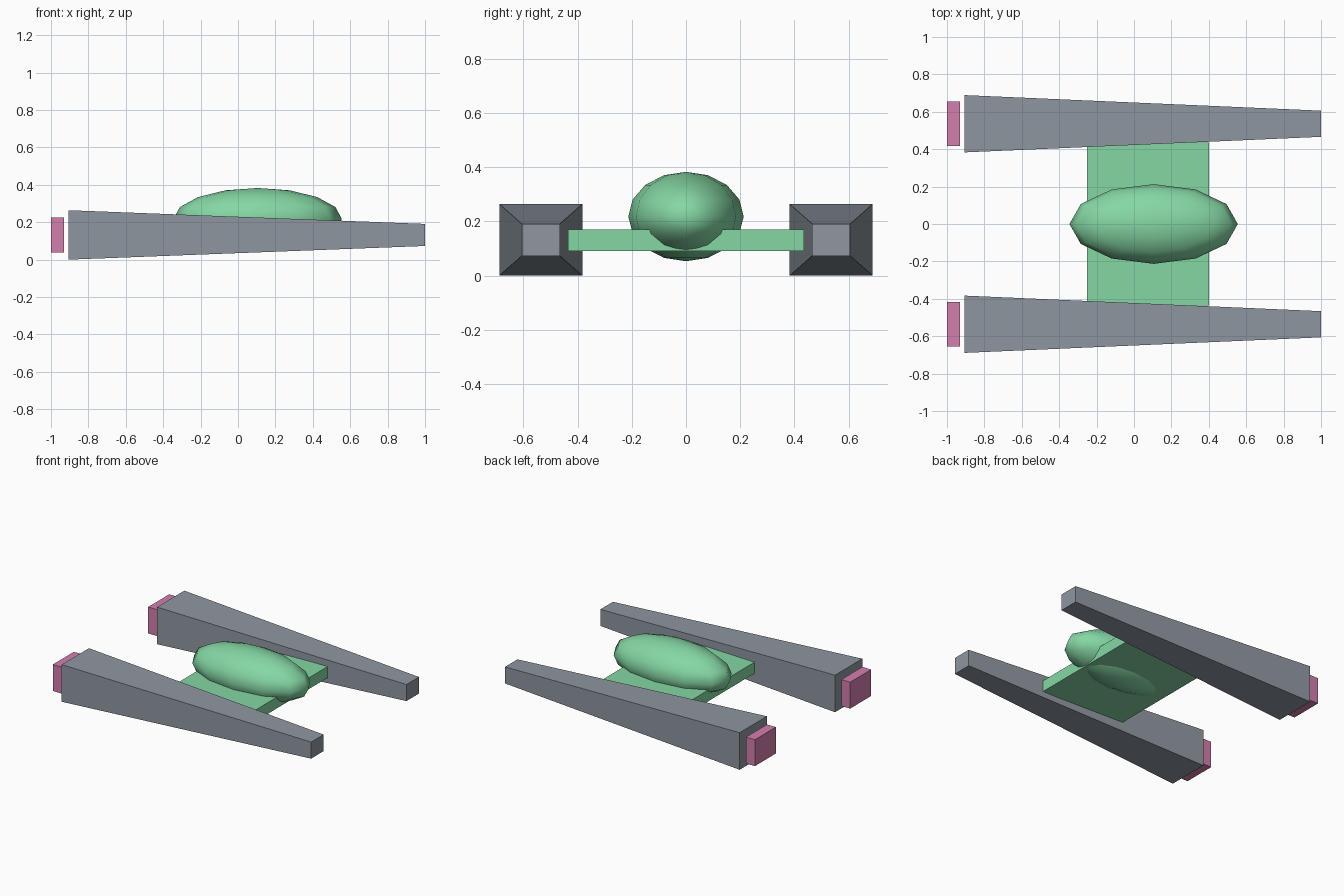
import bpy
import bmesh
from mathutils import Matrix

default = bpy.data.objects.get("Cube")
if default:
    bpy.data.objects.remove(default, do_unlink=True)


def material(name, rgb):
    """Flat material from 0-255 display colour, stored as linear values."""
    linear = [((c / 255 + 0.055) / 1.055) ** 2.4 for c in rgb] + [1.0]
    mat = bpy.data.materials.new(name)
    mat.use_nodes = True
    mat.diffuse_color = linear
    mat.node_tree.nodes["Principled BSDF"].inputs["Base Color"].default_value = linear
    return mat


grey = material("slate grey", (142, 151, 160))
green = material("mint green", (133, 215, 164))
pink = material("rose pink", (211, 127, 173))


def finish(name, bm, mat, smooth=False):
    mesh = bpy.data.meshes.new(name)
    bmesh.ops.recalc_face_normals(bm, faces=bm.faces)
    for face in bm.faces:
        face.smooth = smooth
    bm.to_mesh(mesh)
    bm.free()
    mesh.materials.append(mat)
    obj = bpy.data.objects.new(name, mesh)
    bpy.context.collection.objects.link(obj)
    return obj


def tapered_box(name, mat, x_range, y, z, rear, front):
    """Box along x; rear and front are the (half width, half height) of its ends."""
    bm = bmesh.new()
    bmesh.ops.create_cube(bm, size=2)
    for v in bm.verts:
        half_y, half_z = front if v.co.x > 0 else rear
        v.co = (x_range[v.co.x > 0], y + v.co.y * half_y, z + v.co.z * half_z)
    return finish(name, bm, mat)


# Side pods, each with a glowing block behind its wide end
for side, y in (("right", -0.536), ("left", 0.536)):
    tapered_box(side + "_pod", grey, (-0.905, 1.0), y, 0.132, (0.153, 0.132), (0.07, 0.059))
    tapered_box(side + "_thruster", pink, (-1.0, -0.93), y, 0.132, (0.118, 0.094), (0.118, 0.094))

# Flat bridge between the pods
tapered_box("bridge_plate", green, (-0.25, 0.4), 0, 0.13, (0.435, 0.04), (0.435, 0.04))

# Long rounded cabin set into the bridge
bm = bmesh.new()
bmesh.ops.create_uvsphere(
    bm, u_segments=12, v_segments=8, radius=1,
    matrix=Matrix.Translation((0.105, 0, 0.218)) @ Matrix.Diagonal((0.45, 0.213, 0.165, 1)))
finish("cabin", bm, green, smooth=True)
